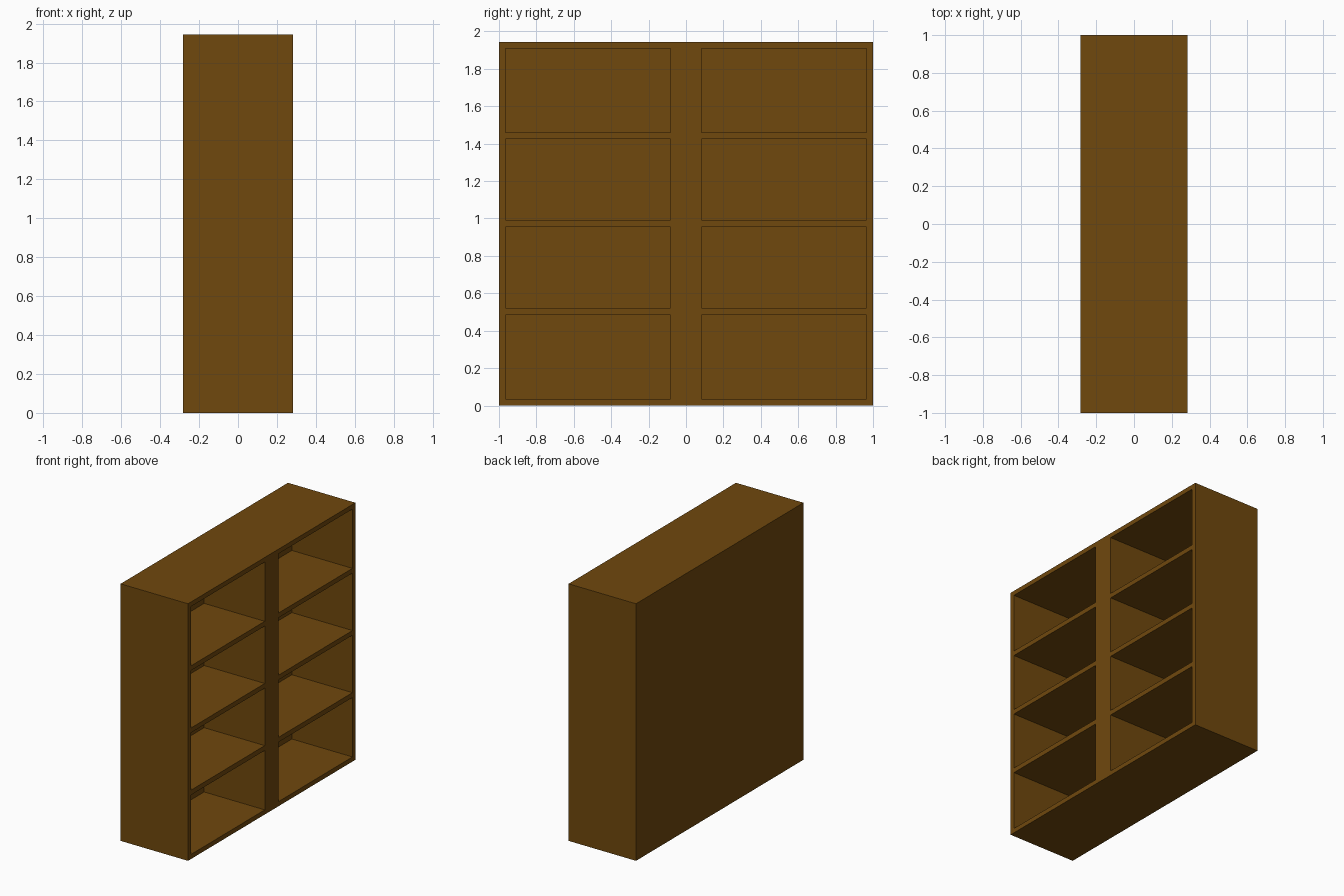
import bpy, bmesh
from mathutils import Vector

if "Cube" in bpy.data.objects:
    bpy.data.objects.remove(bpy.data.objects["Cube"])

# Overall size
HALF_X, HALF_Y, HEIGHT = 0.282, 1.0, 1.944
BACK_INNER = -0.225          # inner surface of the back panel

# Edges of the openings: two columns, four rows
COLUMNS = [(-0.965, -0.083), (0.083, 0.965)]
ROWS = [(0.035, 0.484), (0.521, 0.955), (0.991, 1.425), (1.461, 1.909)]

wood = bpy.data.materials.new("brown wood")
wood.diffuse_color = (0.16, 0.065, 0.004, 1.0)
wood.use_nodes = True
wood.node_tree.nodes["Principled BSDF"].inputs["Base Color"].default_value = wood.diffuse_color

bm = bmesh.new()

# Solid cabinet block
bmesh.ops.create_cube(bm, size=1.0)
for v in bm.verts:
    v.co = Vector((v.co.x * 2 * HALF_X, v.co.y * 2 * HALF_Y, (v.co.z + 0.5) * HEIGHT))


def slice_block(point, normal):
    geom = bm.verts[:] + bm.edges[:] + bm.faces[:]
    bmesh.ops.bisect_plane(bm, geom=geom, plane_co=point, plane_no=normal)


# Mark out the frame, divider and shelf edges
for pair in COLUMNS:
    for y in pair:
        slice_block((0, y, 0), (0, 1, 0))
for pair in ROWS:
    for z in pair:
        slice_block((0, 0, z), (0, 0, 1))


def is_opening(face):
    c = face.calc_center_median()
    return (face.normal.x > 0.9
            and any(a < c.y < b for a, b in COLUMNS)
            and any(a < c.z < b for a, b in ROWS))


# Push each compartment back to the rear panel
bm.normal_update()
cells = [f for f in bm.faces if is_opening(f)]
for cell in cells:
    out = bmesh.ops.extrude_discrete_faces(bm, faces=[cell])
    for v in out["faces"][0].verts:
        v.co.x = BACK_INNER

bmesh.ops.recalc_face_normals(bm, faces=bm.faces[:])

mesh = bpy.data.meshes.new("bookcase")
bm.to_mesh(mesh)
bm.free()
mesh.materials.append(wood)
bookcase = bpy.data.objects.new("bookcase", mesh)
bpy.context.collection.objects.link(bookcase)
